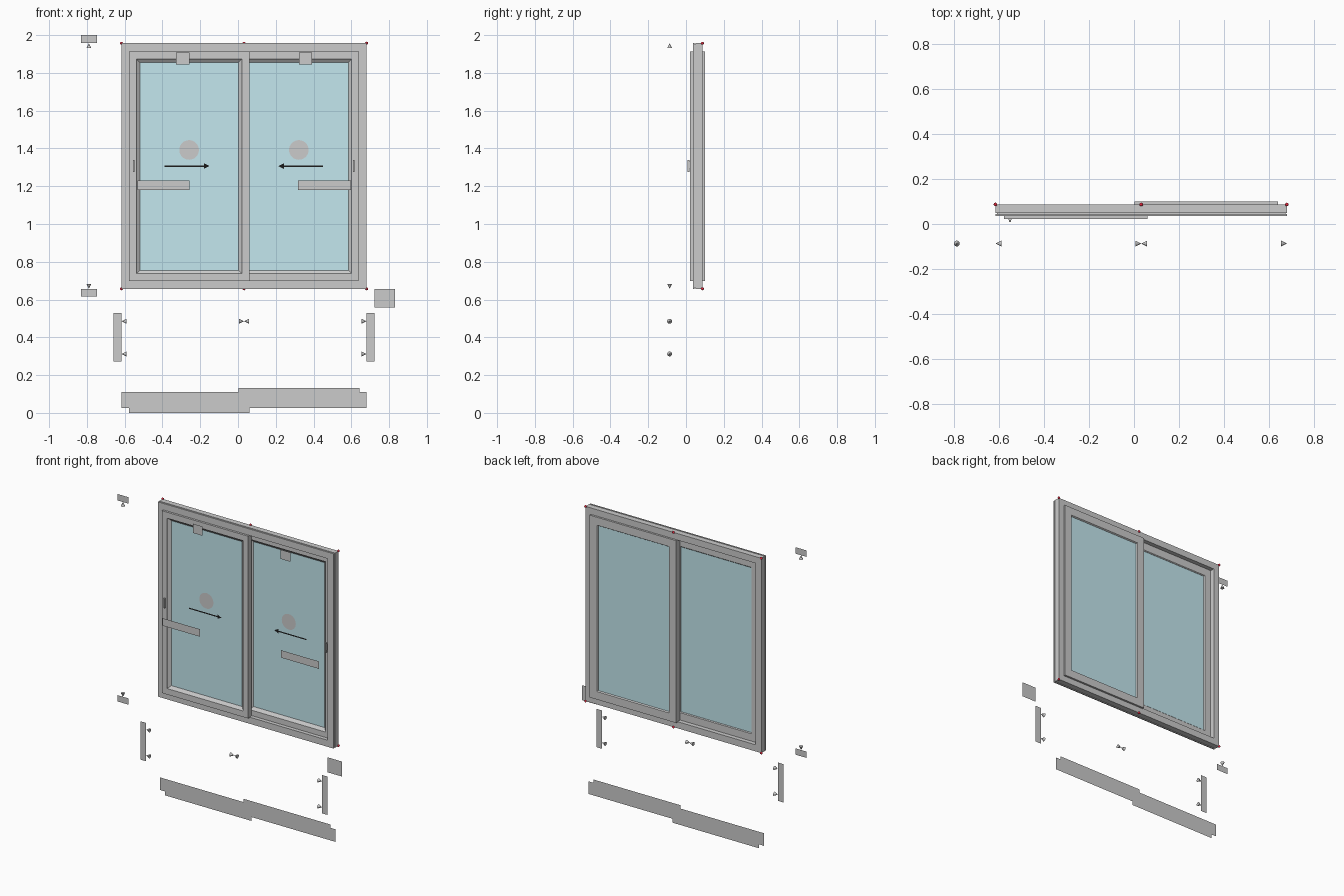
import bpy, bmesh, math
from mathutils import Matrix

if "Cube" in bpy.data.objects:
    bpy.data.objects.remove(bpy.data.objects["Cube"])


def material(name, rgb):
    m = bpy.data.materials.new(name)
    m.diffuse_color = (*rgb, 1)
    m.use_nodes = True
    m.node_tree.nodes["Principled BSDF"].inputs["Base Color"].default_value = m.diffuse_color
    return m


GLASS = material("glass_blue", (0.55, 0.80, 0.86))
RED = material("marker_red", (0.8, 0.02, 0.05))
BLACK = material("arrow_black", (0.01, 0.01, 0.01))


def finish(name, bm, mat=None, smooth=False):
    me = bpy.data.meshes.new(name)
    bm.to_mesh(me)
    bm.free()
    for p in me.polygons:
        p.use_smooth = smooth
    ob = bpy.data.objects.new(name, me)
    bpy.context.collection.objects.link(ob)
    if mat:
        me.materials.append(mat)
    return ob


def ring(name, x0, x1, z0, z1, profile):
    """Mitred rectangular frame; profile is a closed list of (inset, y)."""
    bm = bmesh.new()
    loops = []
    for i, y in profile:
        corners = ((x0 + i, z0 + i), (x1 - i, z0 + i), (x1 - i, z1 - i), (x0 + i, z1 - i))
        loops.append([bm.verts.new((x, y, z)) for x, z in corners])
    for a, b in zip(loops, loops[1:] + loops[:1]):
        for k in range(4):
            n = (k + 1) % 4
            bm.faces.new((a[k], a[n], b[n], b[k]))
    bmesh.ops.recalc_face_normals(bm, faces=bm.faces)
    return finish(name, bm)


def box(name, x0, x1, y0, y1, z0, z1, mat=None):
    bm = bmesh.new()
    bmesh.ops.create_cube(bm, size=1)
    for v in bm.verts:
        v.co = ((x0 + x1) / 2 + v.co.x * (x1 - x0),
                (y0 + y1) / 2 + v.co.y * (y1 - y0),
                (z0 + z1) / 2 + v.co.z * (z1 - z0))
    return finish(name, bm, mat)


def flat(name, pts, y, mat=None):
    """Flat outline in a plane facing the front (points counter-clockwise)."""
    bm = bmesh.new()
    bm.faces.new([bm.verts.new((x, y, z)) for x, z in pts])
    return finish(name, bm, mat)


def plate(name, x0, x1, z0, z1, y):
    return flat(name, [(x0, z0), (x1, z0), (x1, z1), (x0, z1)], y)


def cone(name, apex, axis, angle):
    """Dimension arrowhead with its apex at the given point."""
    bm = bmesh.new()
    mat = (Matrix.Translation(apex) @ Matrix.Rotation(angle, 4, axis)
           @ Matrix.Translation((0, 0, -0.013)))
    bmesh.ops.create_cone(bm, cap_ends=True, segments=16, radius1=0.013,
                          radius2=0, depth=0.026, matrix=mat)
    return finish(name, bm)


X0, X1, Z0, Z1 = -0.617, 0.681, 0.657, 1.957
XM = (X0 + X1) / 2

# Outer frame with a shallow groove around its outside
ring("outer_frame", X0, X1, Z0, Z1, [
    (0, 0.036), (0.044, 0.036), (0.044, 0.087), (0, 0.087),
    (0, 0.050), (0.007, 0.050), (0.007, 0.044), (0, 0.044)])


def sash(n, x0, x1, y, handle_x, way):
    z0, z1 = 0.697, 1.914
    d = 0.0385 if n == 2 else 0.036
    # Sash rails with sloped glazing bead
    ring(f"sash_{n}", x0, x1, z0, z1, [
        (0, y), (0.040, y), (0.042, y + 0.006), (0.058, y + 0.018),
        (0.058, y + 0.031), (0.053, y + d), (0, y + d)])
    box(f"glass_{n}", x0 + 0.05, x1 - 0.05, y + 0.018, y + 0.030,
        z0 + 0.05, z1 - 0.05, GLASS)
    # Handle on the closing stile
    box(f"handle_plate_{n}", handle_x - 0.006, handle_x + 0.006, y - 0.004, y, 1.29, 1.33)
    box(f"handle_{n}", handle_x - 0.004, handle_x + 0.004, y - 0.013, y - 0.004, 1.275, 1.34)
    # Round tag and slide-direction arrow
    cx = -0.259 if n == 1 else 0.322
    flat(f"round_tag_{n}", [(cx + 0.052 * math.cos(t * math.tau / 32),
                             1.392 + 0.052 * math.sin(t * math.tau / 32)) for t in range(32)],
         y + 0.014)
    tip, z = (-0.15 if n == 1 else 0.213), 1.307
    pts = [(0, 0), (-0.03, 0.015), (-0.03, 0.004), (-0.238, 0.004),
           (-0.238, -0.004), (-0.03, -0.004), (-0.03, -0.015)]
    pts = [(tip + way * a, z + b) for a, b in pts]
    flat(f"slide_arrow_{n}", pts[::-1] if way > 0 else pts, y + 0.017, BLACK)


# Two sliding sashes on the front and back tracks
sash(1, -0.578, 0.060, 0.022, -0.552, 1)
sash(2, 0.002, 0.642, 0.0615, 0.612, -1)

# Blank label plates
plate("sash_label_1", -0.327, -0.256, 1.845, 1.907, -0.01)
plate("sash_label_2", 0.322, 0.393, 1.845, 1.907, -0.01)
plate("height_label_1", -0.533, -0.256, 1.179, 1.229, -0.033)
plate("height_label_2", 0.317, 0.597, 1.179, 1.229, 0.003)
YD = -0.087
plate("type_label", 0.723, 0.83, 0.557, 0.657, YD)
plate("width_bar_left", -0.66, X0, 0.272, 0.528, YD)
plate("width_bar_right", X1, 0.723, 0.272, 0.528, YD)
plate("height_bar_top", -0.83, -0.747, Z1, 2.0, YD)
plate("height_bar_bottom", -0.83, -0.747, 0.615, Z0, YD)

# Dimension arrowheads
H = math.pi / 2
for i, z in enumerate((0.485, 0.312)):
    cone(f"arrowhead_left_{i}", (X0, YD, z), 'Y', -H)
    cone(f"arrowhead_right_{i}", (X1, YD, z), 'Y', H)
cone("arrowhead_mid_a", (XM, YD, 0.485), 'Y', H)
cone("arrowhead_mid_b", (XM, YD, 0.485), 'Y', -H)
cone("arrowhead_top", (-0.789, YD, Z1), 'X', 0)
cone("arrowhead_bottom", (-0.789, YD, Z0), 'X', math.pi)

# Plan silhouette strip under the window
flat("plan_strip", [
    (X0, 0.026), (-0.578, 0.026), (-0.578, 0), (0.06, 0), (0.06, 0.026), (X1, 0.026),
    (X1, 0.11), (0.644, 0.11), (0.644, 0.132), (0.0025, 0.132), (0.0025, 0.11), (X0, 0.11)],
    0.057)

# Red snap points along the top and bottom of the frame
for x in (X0, XM, X1):
    for z in (Z0, Z1):
        bm = bmesh.new()
        bmesh.ops.create_uvsphere(bm, u_segments=12, v_segments=8, radius=0.008,
                                  matrix=Matrix.Translation((x, 0.087, z)))
        finish("snap_point", bm, RED, True)
